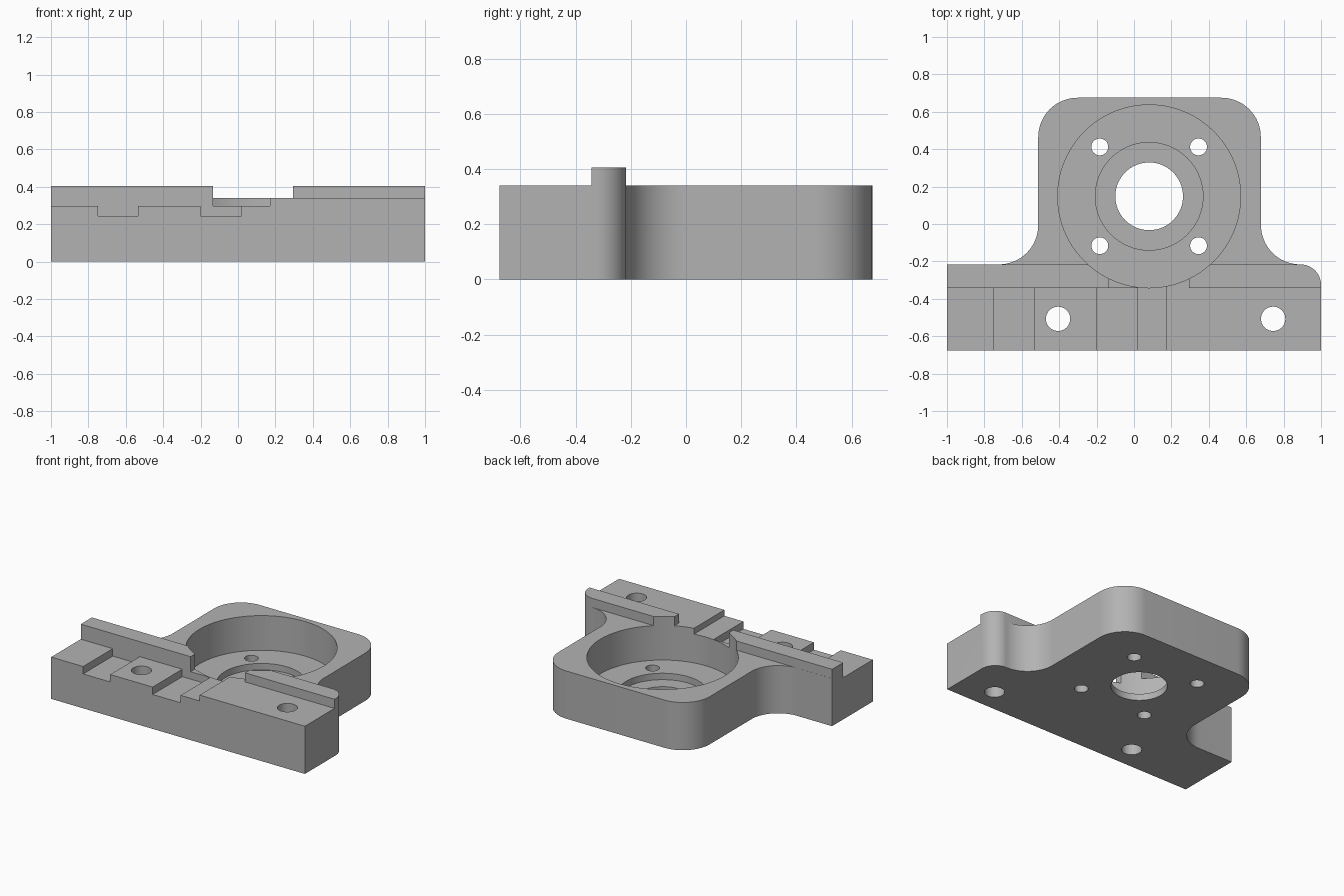
import bpy
import bmesh
from math import cos, sin, radians
from mathutils import Matrix

cube = bpy.data.objects.get("Cube")
if cube:
    bpy.data.objects.remove(cube, do_unlink=True)

grey = bpy.data.materials.new("machined grey")
grey.use_nodes = True
colour = (0.45, 0.45, 0.45, 1)
grey.diffuse_color = colour
grey.node_tree.nodes["Principled BSDF"].inputs["Base Color"].default_value = colour

# Main dimensions
HEIGHT, RIDGE_TOP = 0.34, 0.405
FRONT, BACK = -0.675, 0.675
RIDGE_FRONT, RIDGE_BACK = -0.342, -0.216
BORE_X, BORE_Y = 0.081, 0.148


def arc(cx, cy, r, start, end, steps=16):
    angles = [radians(start + (end - start) * i / steps) for i in range(steps + 1)]
    return [(cx + r * cos(a), cy + r * sin(a)) for a in angles]


def prism(name, points, low, high, along_y=False):
    """Extrude an outline along z, or an x-z profile along y."""
    bm = bmesh.new()
    if along_y:
        verts = [bm.verts.new((x, low, z)) for x, z in points]
        step = (0, high - low, 0)
    else:
        verts = [bm.verts.new((x, y, low)) for x, y in points]
        step = (0, 0, high - low)
    face = bm.faces.new(verts)
    out = bmesh.ops.extrude_face_region(bm, geom=[face])
    moved = [g for g in out["geom"] if isinstance(g, bmesh.types.BMVert)]
    bmesh.ops.translate(bm, verts=moved, vec=step)
    bmesh.ops.recalc_face_normals(bm, faces=bm.faces)
    mesh = bpy.data.meshes.new(name)
    bm.to_mesh(mesh)
    bm.free()
    obj = bpy.data.objects.new(name, mesh)
    bpy.context.collection.objects.link(obj)
    obj.data.materials.append(grey)
    return obj


def hole(name, x, y, r, low, high=0.6, sides=48):
    return prism(name, arc(x, y, r, 0, 360, sides)[:-1], low, high)


# Bracket outline: wide front bar flowing into a rounded square housing
LEFT, RIGHT, R, CORNER = -0.512, 0.678, 0.21, 0.11
outline = [(-1, FRONT), (1, FRONT)]
outline += arc(1 - CORNER, RIDGE_BACK - CORNER, CORNER, 0, 90)
outline += arc(RIGHT + R + 0.001, RIDGE_BACK + R, R, 270, 180)
outline += arc(RIGHT - R, BACK - R, R, 0, 90)
outline += arc(LEFT + R, BACK - R, R, 90, 180)
outline += arc(LEFT - R, RIDGE_BACK + R, R, 0, -90)
outline += [(-1, RIDGE_BACK)]
bracket = prism("bracket_body", outline, 0, RIDGE_TOP)

# Housing top sits below the ridge
cut_y = RIDGE_BACK - 0.0006
cutters = [prism("housing_top_cutter",
                 [(-1.2, cut_y), (1.2, cut_y), (1.2, 1), (-1.2, 1)], HEIGHT, 0.6)]

# Stepped top of the front bar with two cross channels
SHELF, CHANNEL = 0.298, 0.245
steps = [(-1.2, SHELF), (-0.748, SHELF), (-0.748, CHANNEL), (-0.535, CHANNEL),
         (-0.535, SHELF), (-0.2, SHELF), (-0.2, CHANNEL), (0.02, CHANNEL),
         (0.02, SHELF), (0.17, SHELF), (0.17, HEIGHT), (1.2, HEIGHT),
         (1.2, 0.6), (-1.2, 0.6)]
cutters.append(prism("bar_step_cutter", steps, -0.9, RIDGE_FRONT, True))

# Central bore, shoulder recess and shaft hole
cutters += [hole("bore_cutter", BORE_X, BORE_Y, 0.489, 0.093, sides=96),
            hole("recess_cutter", BORE_X, BORE_Y, 0.288, 0.047, sides=64),
            hole("shaft_cutter", BORE_X, BORE_Y, 0.181, -0.1, sides=64)]

# Gap in the ridge opening into the bore
gap = [(-0.134, SHELF), (0.17, SHELF), (0.17, HEIGHT), (0.295, HEIGHT),
       (0.295, 0.6), (-0.134, 0.6)]
cutters.append(prism("ridge_gap_cutter", gap, RIDGE_FRONT - 0.01, -0.25, True))

# Four screw holes round the bore and two mounting holes in the bar
for sx in (-1, 1):
    for sy in (-1, 1):
        cutters.append(hole("screw_cutter", BORE_X + sx * 0.264,
                            BORE_Y + sy * 0.264, 0.045, -0.1, sides=32))
for x in (-0.406, 0.744):
    cutters.append(hole("mount_cutter", x, -0.507, 0.065, -0.1))

# Apply every cut, then remove the cutters
bpy.ops.object.select_all(action="DESELECT")
bpy.context.view_layer.objects.active = bracket
bracket.select_set(True)
for cutter in cutters:
    cutter.hide_render = True
    mod = bracket.modifiers.new("cut", "BOOLEAN")
    mod.operation = "DIFFERENCE"
    mod.solver = "EXACT"
    mod.object = cutter
    bpy.ops.object.modifier_apply(modifier=mod.name)
    bpy.data.objects.remove(cutter, do_unlink=True)

bpy.ops.object.shade_smooth_by_angle(angle=radians(30))
